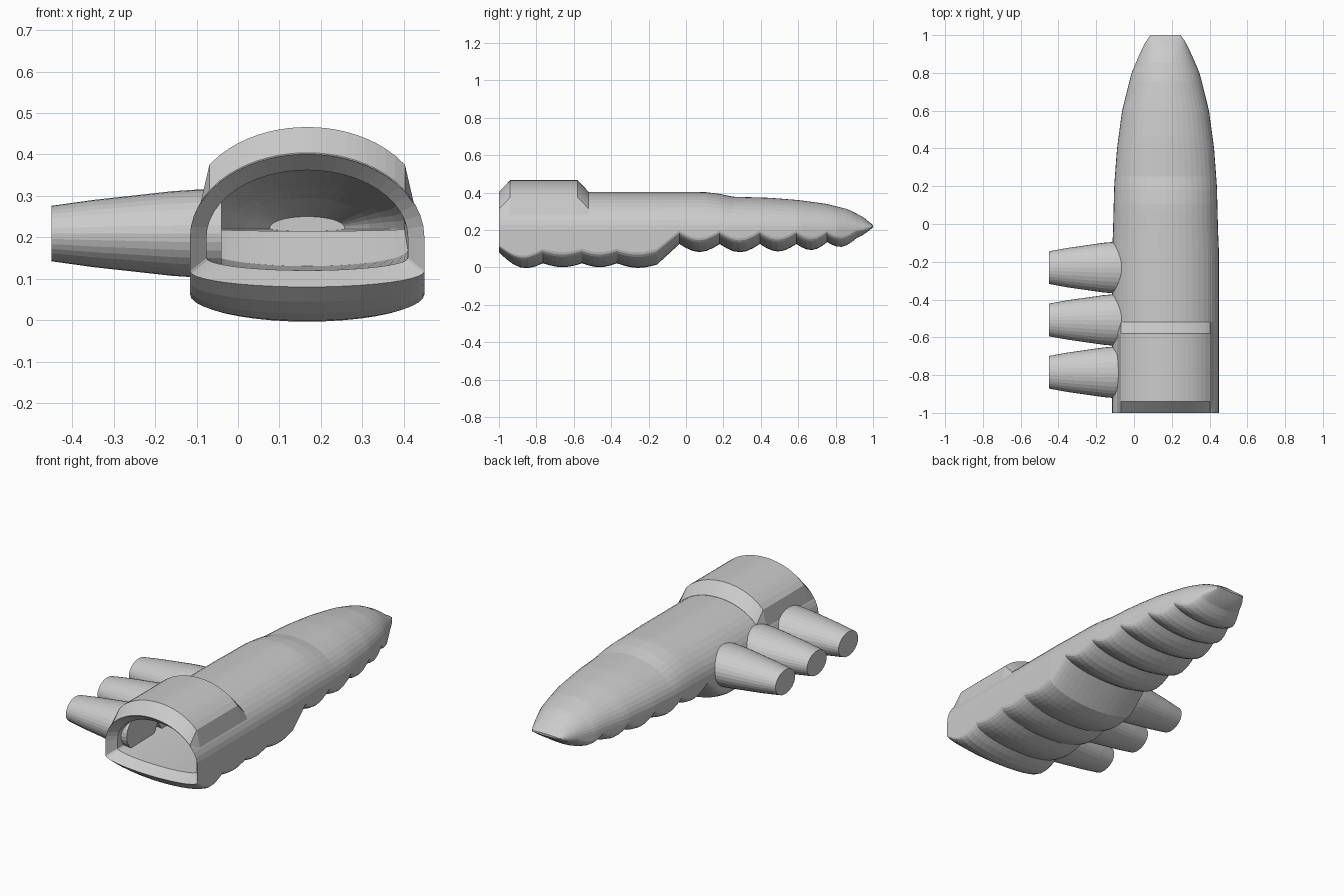
import bpy, bmesh, math

if "Cube" in bpy.data.objects:
    bpy.data.objects.remove(bpy.data.objects["Cube"])

CX = 0.167          # centre line of the hollow body
UP, LOW = 24, 20    # segments in upper and lower half of a cross-section

grey = bpy.data.materials.new("plain grey")
grey.diffuse_color = (0.6, 0.6, 0.6, 1)
grey.use_nodes = True
grey.node_tree.nodes["Principled BSDF"].inputs["Base Color"].default_value = grey.diffuse_color


def lerp(table, y):
    """Piecewise linear lookup in a list of (y, value)."""
    for (a, va), (b, vb) in zip(table, table[1:]):
        if y <= b:
            return va + (vb - va) * (y - a) / (b - a)
    return table[-1][1]


def loft(name, sections):
    """Skin equal-sized closed sections and cap both ends."""
    bm = bmesh.new()
    rings = [[bm.verts.new(p) for p in s] for s in sections]
    n = len(rings[0])
    for a, b in zip(rings, rings[1:]):
        for i in range(n):
            j = (i + 1) % n
            bm.faces.new((a[i], a[j], b[j], b[i]))
    bm.faces.new(rings[0])
    bm.faces.new(rings[-1])
    bmesh.ops.recalc_face_normals(bm, faces=bm.faces)
    me = bpy.data.meshes.new(name)
    bm.to_mesh(me)
    bm.free()
    me.materials.append(grey)
    ob = bpy.data.objects.new(name, me)
    bpy.context.collection.objects.link(ob)
    return ob


def ring(y, w, top, edge, bottom):
    """Domed top, straight sides down to a crease, shallow curved underside."""
    mid = max(0.2, edge + 0.003)
    pts = []
    for i in range(UP + 1):
        a = math.pi * i / UP
        pts.append((CX + w * math.cos(a), y, mid + (top - mid) * math.sin(a)))
    for i in range(LOW + 1):
        a = math.pi * i / LOW
        pts.append((CX - w * math.cos(a), y, edge - (edge - bottom) * math.sin(a)))
    return pts


# Body outline
WIDTH = [(-1, .283), (-.15, .283), (-.04, .278), (.2, .272), (.4, .257), (.6, .23),
         (.8, .18), (.9, .137), (.96, .108), (1, .08)]
TOP = [(-1, .403), (.1, .403), (.18, .393), (.25, .378), (.45, .372), (.6, .36),
       (.75, .34), (.87, .31), (.95, .267), (1, .226)]
# Scallop ridges on the underside: y, bottom, crease, depth of the next scallop
RIDGES = [(-1, .08, .118, .052), (-.765, .022, .1, .021), (-.555, .022, .1, .021),
          (-.37, .022, .1, .021), (-.155, .015, .1, 0), (-.035, .125, .195, .043),
          (.18, .125, .195, .044), (.395, .125, .195, .04), (.59, .125, .195, .037),
          (.755, .135, .195, .035), (.91, .155, .2, .005), (1, .214, .218, 0)]

outer = []
for (y0, b0, e0, d), (y1, b1, e1, _) in zip(RIDGES, RIDGES[1:]):
    steps = 6 if d else 2
    for k in range(steps):
        t = k / steps
        y = y0 + (y1 - y0) * t
        dip = d * math.sin(math.pi * t)
        outer.append(ring(y, lerp(WIDTH, y), lerp(TOP, y),
                          e0 + (e1 - e0) * t - dip * 0.9, b0 + (b1 - b0) * t - dip))
outer.append(ring(1, .08, .226, .218, .214))

# Cavity behind the chamfered mouth
inner = [ring(*s) for s in [(-.95, .243, .362, .15, .12), (-.15, .243, .362, .17, .13),
                            (-.04, .235, .362, .22, .215), (.15, .232, .355, .22, .215),
                            (.4, .215, .335, .22, .215), (.6, .185, .32, .22, .215),
                            (.75, .15, .295, .22, .215), (.88, .09, .25, .22, .215)]]
loft("hollow_body", outer[::-1] + inner)


# Raised collar over the mouth
def collar_section(y, lift, sink):
    half, n = 0.236, 20
    xs = [-half + 2 * half * i / n for i in range(n + 1)]
    arc = [(x, 0.2 + 0.203 * math.sqrt(1 - (x / 0.283) ** 2)) for x in xs]
    pts = [(-.258, .28)] + [(x, z + lift) for x, z in arc] + [(.258, .28)]
    pts += [(x, z - sink) for x, z in arc[::-1]]
    return [(CX + x, y, z) for x, z in pts]


loft("collar", [collar_section(*s) for s in
                [(-1, .001, .002), (-.94, .063, .03), (-.58, .063, .03), (-.52, .001, .02)]])

# Three oval tapered pegs passing through the left wall
PEG = [(-.45, .067), (-.35, .081), (-.25, .092), (-.16, .102), (-.1, .106), (-.04, .106)]
for k in range(3):
    yc = -.785 + .277 * k
    loft(f"side_peg_{k + 1}",
         [[(x, yc + 1.29 * r * math.cos(2 * math.pi * i / 32),
            .209 + r * math.sin(2 * math.pi * i / 32)) for i in range(32)] for x, r in PEG])
